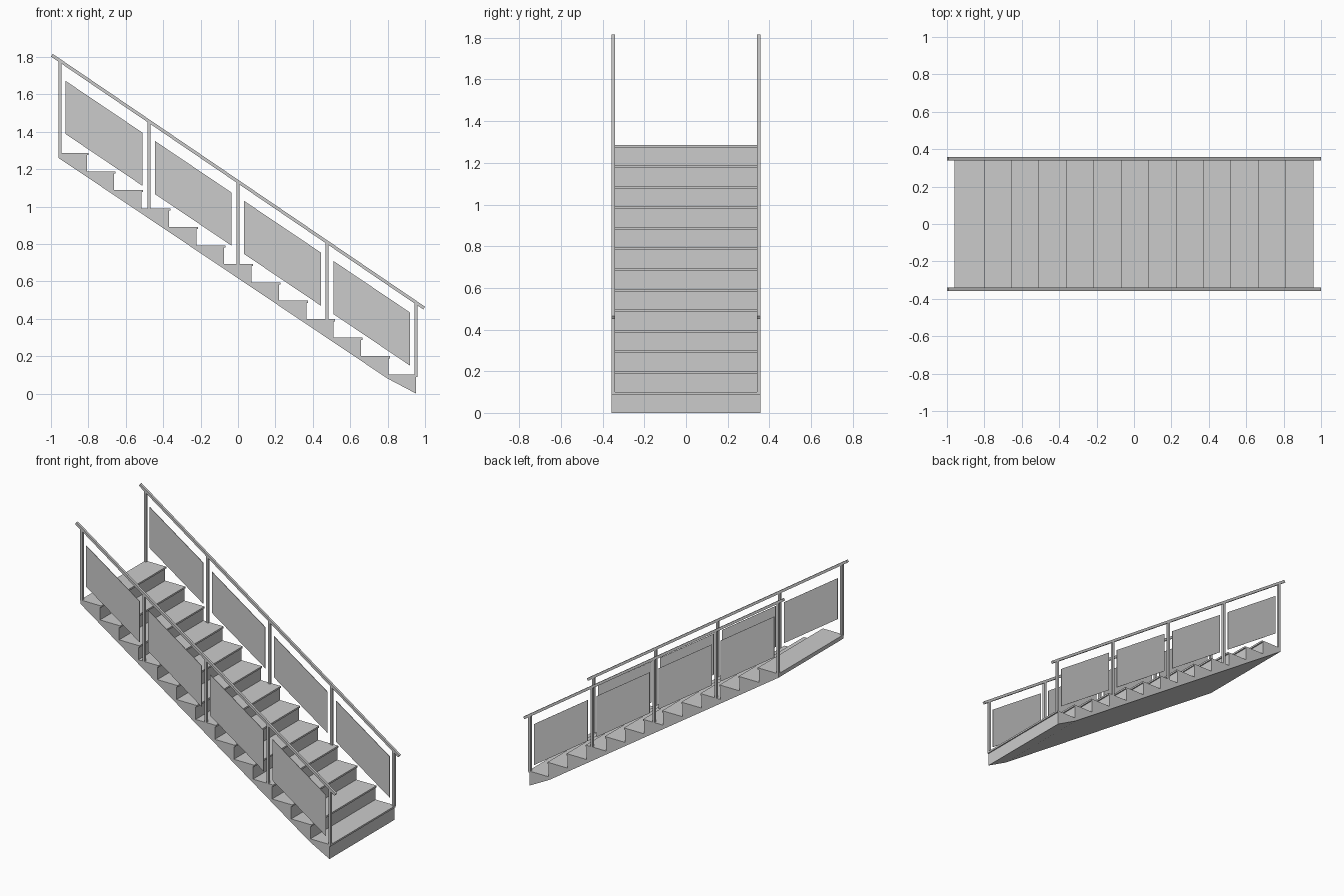
import bpy, bmesh, math

if "Cube" in bpy.data.objects:
    bpy.data.objects.remove(bpy.data.objects["Cube"])

STEPS, RISE, RUN = 13, 0.0988, 0.1467
NOSE0, TOP0 = 0.96, 0.101          # lowest tread: front edge and top height
LIP, THICK = 0.008, 0.012          # tread overhang and thickness
HALF, BACK = 0.357, -0.96          # half width, rear end of the flight
BAR, SIDE_Y = 0.017, 0.349         # railing bar size and side offset


def prism(name, profile, y0, y1):
    """Extrude an (x, z) outline from y0 to y1."""
    bm = bmesh.new()
    face = bm.faces.new([bm.verts.new((x, y0, z)) for x, z in profile])
    new = bmesh.ops.extrude_face_region(bm, geom=[face])["geom"]
    moved = [v for v in new if isinstance(v, bmesh.types.BMVert)]
    bmesh.ops.translate(bm, vec=(0, y1 - y0, 0), verts=moved)
    bmesh.ops.recalc_face_normals(bm, faces=bm.faces)
    mesh = bpy.data.meshes.new(name)
    bm.to_mesh(mesh)
    bm.free()
    obj = bpy.data.objects.new(name, mesh)
    bpy.context.collection.objects.link(obj)
    return obj


def riser_x(i):
    return NOSE0 - RUN * i - LIP if i < STEPS else BACK


def tread_top(i):
    return TOP0 + RISE * i


def rail_z(x):
    return 1.133 - 0.679 * x


# Solid stair body with sloping underside
outline = [(BACK, 1.26), (0.80, 0.08), (riser_x(0), 0.0)]
for i in range(STEPS):
    z = tread_top(i) - THICK
    outline += [(riser_x(i), z), (riser_x(i + 1), z)]
prism("stair_body", outline, -HALF, HALF)

# Treads with a small nosing
for i in range(STEPS):
    x0, x1, z = riser_x(i + 1), riser_x(i) + LIP, tread_top(i)
    prism(f"tread_{i}", [(x0, z - THICK), (x1, z - THICK), (x1, z), (x0, z)], -HALF, HALF)

for side, s in (("front", -1), ("back", 1)):
    y0, y1 = s * SIDE_Y - BAR / 2, s * SIDE_Y + BAR / 2

    # Sloping handrail with square-cut ends
    a = math.atan(0.679)
    dx, dz = math.sin(a) * BAR / 2, math.cos(a) * BAR / 2
    l, r = -1 + dx, 1 - dx
    prism(f"{side}_handrail",
          [(l - dx, rail_z(l) - dz), (r - dx, rail_z(r) - dz),
           (r + dx, rail_z(r) + dz), (l + dx, rail_z(l) + dz)], y0, y1)

    # Posts standing on every third tread
    for k in range(5):
        x = 0.952 - 0.476 * k
        x0, x1, z = x - BAR / 2, x + BAR / 2, tread_top(3 * k) - 0.005
        prism(f"{side}_post_{k}",
              [(x0, z), (x1, z), (x1, rail_z(x1)), (x0, rail_z(x0))], y0, y1)

    # Slanted infill panels between the posts
    for k in range(4):
        x, z = -0.716 + 0.4768 * k, 1.391 - 0.3205 * k
        w, h, d = 0.205, 0.142, 0.138
        prism(f"{side}_panel_{k}",
              [(x - w, z + d - h), (x + w, z - d - h),
               (x + w, z - d + h), (x - w, z + d + h)],
              s * SIDE_Y - 0.002, s * SIDE_Y + 0.002)
